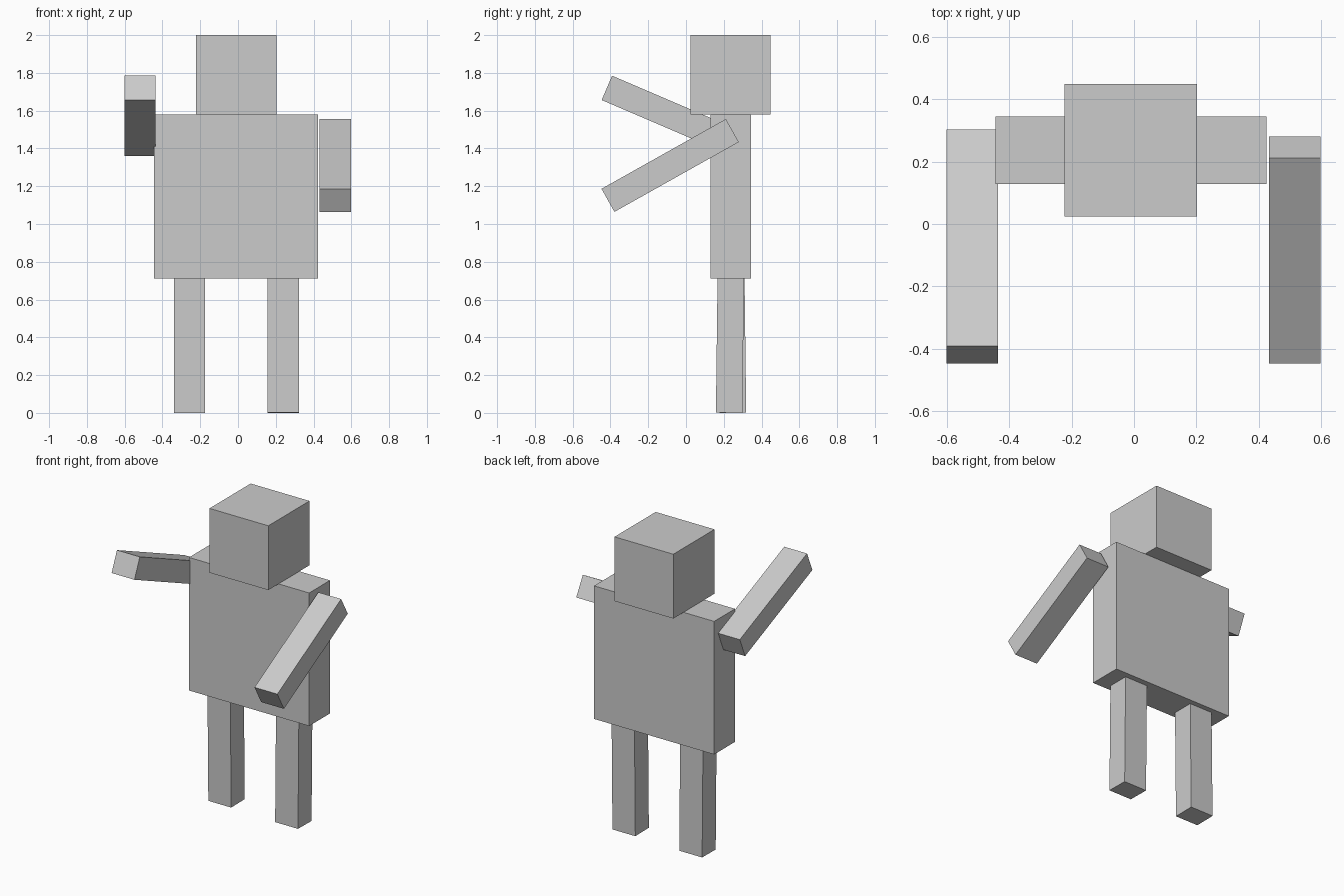
import bpy
from math import radians

if "Cube" in bpy.data.objects:
    bpy.data.objects.remove(bpy.data.objects["Cube"])


def box(name, center, size, tilt=0.0):
    """Box with baked dimensions, tilted about the x axis (degrees)."""
    bpy.ops.mesh.primitive_cube_add(size=1, location=center)
    ob = bpy.context.object
    ob.name = name
    ob.data.name = name
    ob.scale = size
    bpy.ops.object.transform_apply(location=False, rotation=False, scale=True)
    ob.rotation_euler.x = radians(tilt)
    return ob


LIMB_W, LIMB_D, LIMB_L = 0.165, 0.14, 0.755

# Head and torso
box("head", (-0.01, 0.236, 1.79), (0.425, 0.425, 0.42))
box("torso", (-0.01, 0.236, 1.146), (0.868, 0.215, 0.869))

# Arms reach forward, one raised and one lowered
for name, center, tilt in (
    ("raised_arm", (-0.518, -0.072, 1.572), -23.2),
    ("lowered_arm", (0.515, -0.084, 1.31), 29.3),
):
    box(name, center, (LIMB_W, LIMB_L, LIMB_D), tilt)

# Legs take a very slight stride, tops sunk into the torso
for name, x, y, tilt in (
    ("left_leg", 0.24, 0.233, -0.7),
    ("right_leg", -0.257, 0.244, 0.7),
):
    box(name, (x, y, 0.378), (LIMB_W, LIMB_D, LIMB_L), tilt)
